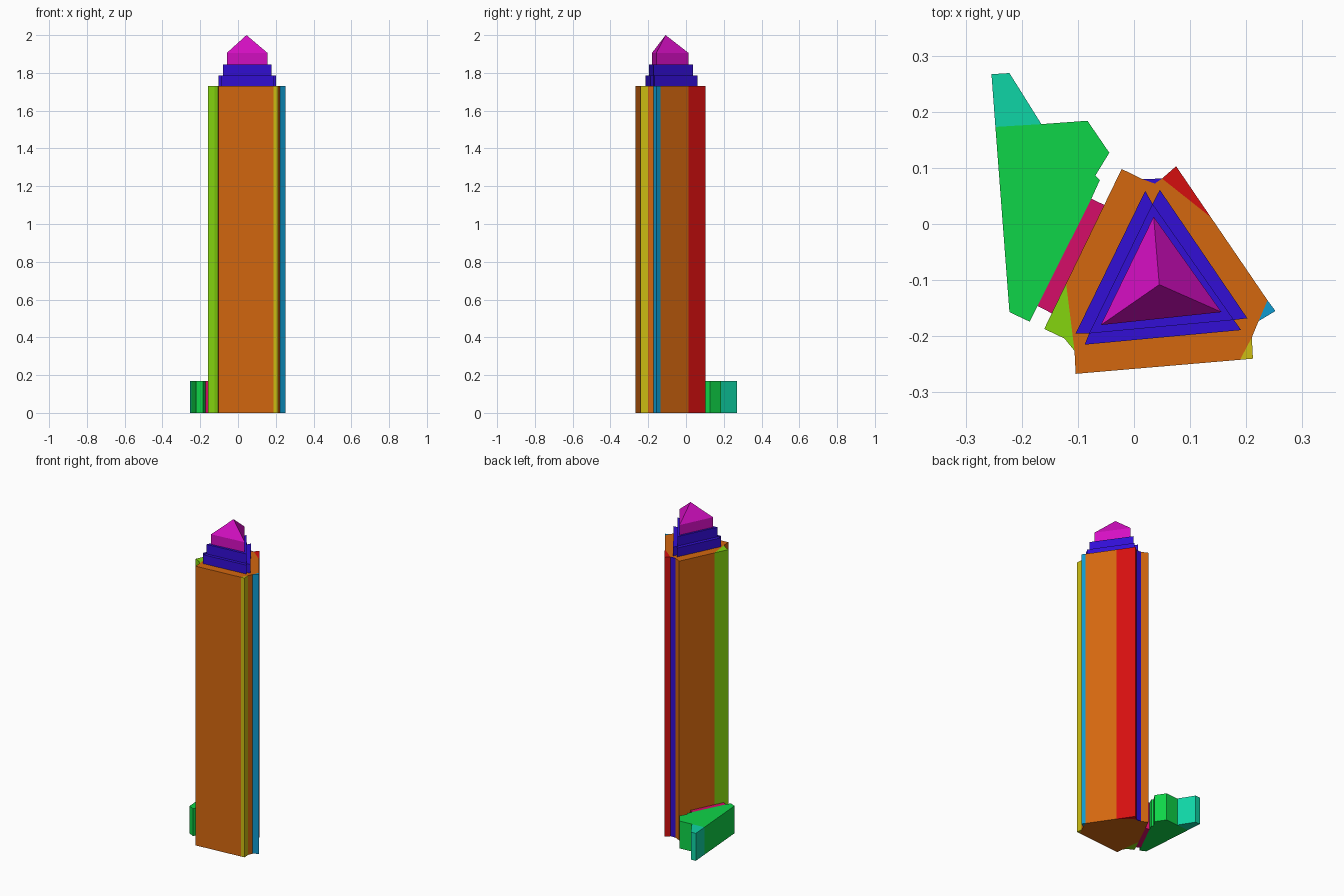
import bpy
import bmesh

if "Cube" in bpy.data.objects:
    bpy.data.objects.remove(bpy.data.objects["Cube"])


def lin(c):
    c /= 255
    return c / 12.92 if c <= 0.04045 else ((c + 0.055) / 1.055) ** 2.4


COLOURS = {
    "orange": (212, 103, 15), "red": (213, 15, 15), "violet": (50, 14, 213),
    "magenta": (213, 15, 195), "lime": (133, 213, 15), "yellow": (205, 190, 18),
    "sky": (15, 155, 208), "crimson": (213, 13, 104), "green": (15, 213, 72),
    "teal": (15, 213, 166),
}
MATS = {}
for name, rgb in COLOURS.items():
    MATS[name] = bpy.data.materials.new(name)
    MATS[name].diffuse_color = (*[lin(c) for c in rgb], 1)


def extrude_plan(name, pts, cells, z0, z1, apex=None):
    """Extrude coloured plan cells; walls stand only on the outer outline."""
    bm = bmesh.new()
    lo = {k: bm.verts.new((*p, z0)) for k, p in pts.items()}
    hi = {k: bm.verts.new((*p, z1)) for k, p in pts.items()}
    tip = bm.verts.new(apex) if apex else None
    edges = {(c[i], c[(i + 1) % len(c)]) for _, c in cells for i in range(len(c))}
    for slot, (_, c) in enumerate(cells):
        faces = [bm.faces.new([lo[k] for k in c])]
        if not tip:
            faces.append(bm.faces.new([hi[k] for k in c]))
        for i, a in enumerate(c):
            b = c[(i + 1) % len(c)]
            if (b, a) not in edges:
                faces.append(bm.faces.new((lo[a], lo[b], hi[b], hi[a])))
                if tip:
                    faces.append(bm.faces.new((hi[a], hi[b], tip)))
        for f in faces:
            f.material_index = slot
    bmesh.ops.recalc_face_normals(bm, faces=bm.faces[:])
    # split concave caps cleanly
    bmesh.ops.triangulate(bm, faces=[f for f in bm.faces if len(f.verts) > 4])
    me = bpy.data.meshes.new(name)
    bm.to_mesh(me)
    bm.free()
    for colour, _ in cells:
        me.materials.append(MATS[colour])
    bpy.context.collection.objects.link(bpy.data.objects.new(name, me))


# Tower shaft with notched corners and coloured corner strips (clockwise plan)
shaft = {
    "a": (-0.022, 0.098), "b": (0.015, 0.08), "c": (0.05, 0.081),
    "d": (0.075, 0.103), "e": (0.137, 0.012), "f": (0.238, -0.136),
    "g": (0.252, -0.155), "h": (0.222, -0.173), "i": (0.21, -0.202),
    "j": (0.212, -0.24), "k": (0.189, -0.242), "l": (-0.104, -0.267),
    "m": (-0.106, -0.226), "n": (-0.124, -0.204), "o": (-0.16, -0.187),
    "p": (-0.121, -0.106), "q": (0.037, 0.072),
}
extrude_plan("tower_shaft", shaft, [
    ("orange", "abqcefhiklmp"), ("red", "cde"), ("violet", "bcq"),
    ("sky", "fgh"), ("yellow", "ijk"), ("lime", "mnop"),
], 0, 1.73)

# Low side wing with its link to the shaft
wing = {
    "a": (-0.254, 0.267), "b": (-0.222, 0.269), "c": (-0.165, 0.178),
    "d": (-0.083, 0.184), "e": (-0.044, 0.127), "f": (-0.069, 0.086),
    "g": (-0.061, 0.078), "h": (-0.076, 0.045), "i": (-0.053, 0.034),
    "j": (-0.145, -0.16), "k": (-0.172, -0.146), "l": (-0.186, -0.174),
    "m": (-0.222, -0.157), "n": (-0.247, 0.173),
}
extrude_plan("side_wing", wing, [
    ("green", "ncdefghklm"), ("teal", "abcn"), ("crimson", "hijk"),
], 0, 0.17)

# Stepped crown: pinwheel tier, then a plain triangular tier
tier = {
    "a": (0.02, 0.059), "b": (0.033, 0.036), "c": (0.046, 0.061),
    "d": (0.202, -0.168), "e": (0.178, -0.171), "f": (0.191, -0.189),
    "g": (-0.088, -0.215), "h": (-0.08, -0.195), "i": (-0.104, -0.195),
}
extrude_plan("lower_tier", tier, [("violet", "abcdefghi")], 1.73, 1.785)
extrude_plan("upper_tier", {k: tier[k] for k in "beh"}, [("violet", "beh")], 1.785, 1.844)

# Pointed cap
cap = {"a": (0.035, 0.013), "b": (0.156, -0.157), "c": (-0.059, -0.18)}
extrude_plan("pointed_cap", cap, [("magenta", "abc")], 1.844, 1.906, (0.045, -0.108, 2.0))

for m in bpy.data.materials:
    if m.users and not m.is_grease_pencil:
        m.use_nodes = True
        m.node_tree.nodes["Principled BSDF"].inputs["Base Color"].default_value = m.diffuse_color
